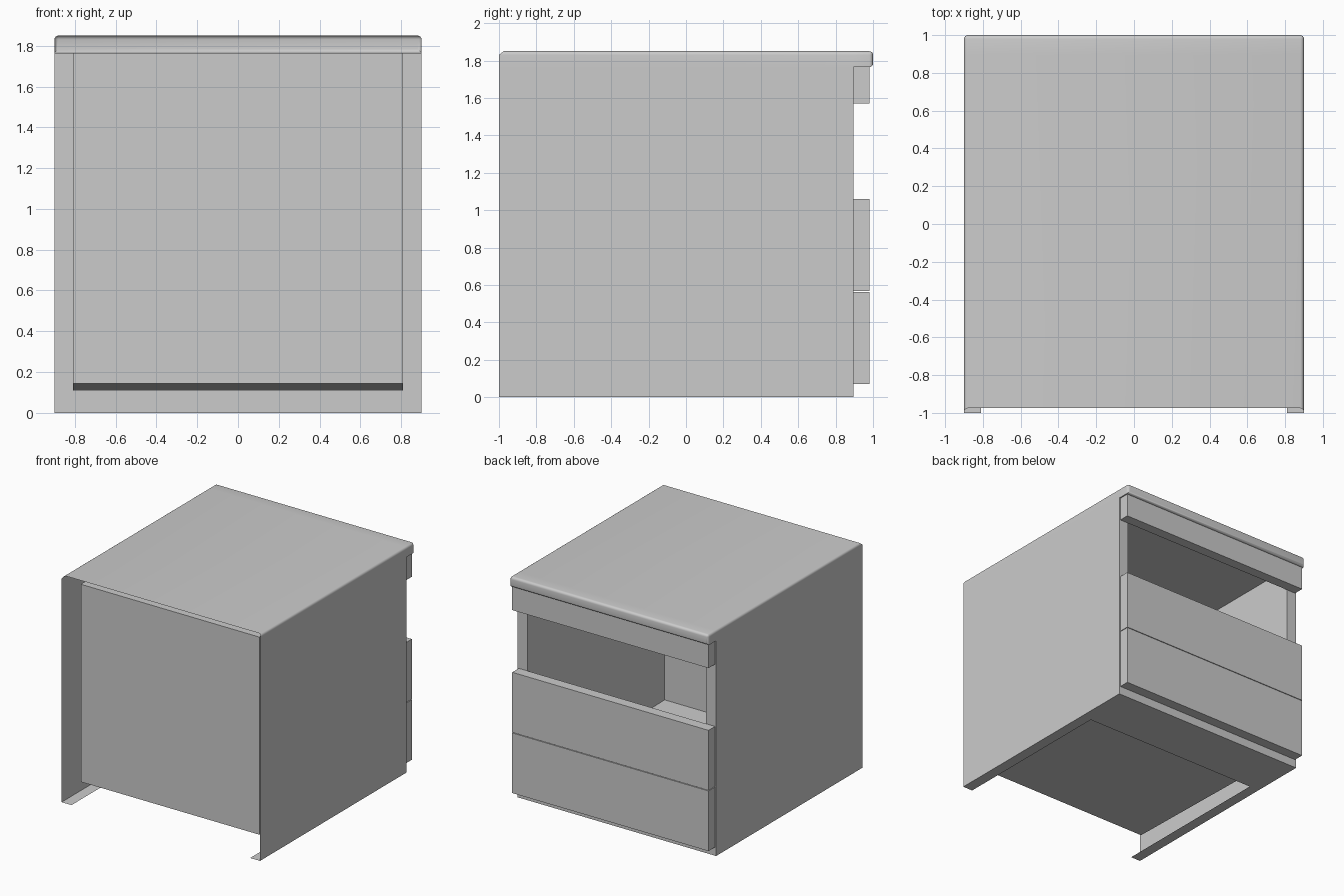
import bpy, bmesh
from mathutils import Vector

if "Cube" in bpy.data.objects:
    bpy.data.objects.remove(bpy.data.objects["Cube"])

W, IN = 0.90, 0.81            # outer and inner half widths
REAR, BACK, FACE, LIP = -1.0, -0.88, 0.895, 1.0
CEIL, TOP = 1.765, 1.85


def finish(name, bm):
    me = bpy.data.meshes.new(name)
    bm.to_mesh(me)
    bm.free()
    ob = bpy.data.objects.new(name, me)
    bpy.context.collection.objects.link(ob)
    return ob


def box_bm(x0, x1, y0, y1, z0, z1):
    bm = bmesh.new()
    bmesh.ops.create_cube(bm, size=1)
    for v in bm.verts:
        v.co = Vector((x1 if v.co.x > 0 else x0,
                       y1 if v.co.y > 0 else y0,
                       z1 if v.co.z > 0 else z0))
    return bm


def sheets(name, quads):
    bm = bmesh.new()
    for q in quads:
        bm.faces.new([bm.verts.new(p) for p in q])
    bmesh.ops.remove_doubles(bm, verts=bm.verts, dist=1e-4)
    return finish(name, bm)


def rect_z(x0, x1, y0, y1, z):
    return [(x0, y0, z), (x0, y1, z), (x1, y1, z), (x1, y0, z)]


def rect_y(x0, x1, z0, z1, y):
    return [(x1, y, z0), (x0, y, z0), (x0, y, z1), (x1, y, z1)]


# Thin side walls with inward foot flanges
for s, side in ((-1, "left"), (1, "right")):
    wall = [(s * W, REAR, 0), (s * W, FACE, 0), (s * W, FACE, CEIL), (s * W, REAR, CEIL)]
    if s < 0:
        wall.reverse()
    x0, x1 = sorted((s * W, s * IN))
    sheets(side + "_side", [wall, rect_z(x0, x1, REAR, FACE, 0)])

# Plinth plate under the drawers
sheets("plinth_plate", [rect_z(-IN, IN, 0.44, FACE, 0)])

# Face frame around the opening
sheets("face_frame", [
    rect_y(-W, -IN, 0.11, CEIL, FACE),
    rect_y(IN, W, 0.11, CEIL, FACE),
    rect_y(-W, W, 0, 0.11, FACE)])

# Inner compartment, open towards the drawers, floor rising to the back
bm = box_bm(-IN, IN, BACK, FACE, 0.11, CEIL)
for v in bm.verts:
    if v.co.y < 0 and v.co.z < 1:
        v.co.z = 0.145
bmesh.ops.delete(bm, geom=[f for f in bm.faces if f.calc_center_median().y > 0.8],
                 context='FACES')
bmesh.ops.reverse_faces(bm, faces=bm.faces)
finish("inner_compartment", bm)

# Hollow top with rounded overhanging lip, open at the rear and below
bm = box_bm(-W, W, -0.975, LIP, CEIL, TOP)
edges = []
for e in bm.edges:
    m = (e.verts[0].co + e.verts[1].co) / 2
    if m.y > 0.99 or (abs(m.x) > 0.89 and m.z > TOP - 0.01 and abs(m.y) < 0.5):
        edges.append(e)
bmesh.ops.bevel(bm, geom=edges, offset=0.02, segments=4, profile=0.5, affect='EDGES')
bmesh.ops.bisect_plane(bm, geom=bm.verts[:] + bm.edges[:] + bm.faces[:],
                       plane_co=(0, FACE, 0), plane_no=(0, 1, 0))
cut = []
for f in bm.faces:
    c = f.calc_center_median()
    if c.y < -0.97 or (c.z < CEIL + 0.001 and c.y < FACE):
        cut.append(f)
bmesh.ops.delete(bm, geom=cut, context='FACES')
for v in bm.verts:
    if v.co.y < -0.9:                      # rear edge sweeps back to the sides
        v.co.y -= 0.025 * min(1, max(0, (TOP - v.co.z) / 0.02))
top = finish("table_top", bm)
bpy.context.view_layer.objects.active = top
top.select_set(True)
bpy.ops.object.shade_smooth_by_angle()

# Drawer fronts and top rail
for name, z0, z1 in (("lower_drawer_front", 0.07, 0.563),
                     ("upper_drawer_front", 0.568, 1.06),
                     ("top_rail", 1.57, CEIL)):
    finish(name, box_bm(-0.89, 0.89, FACE, 0.98, z0, z1))
